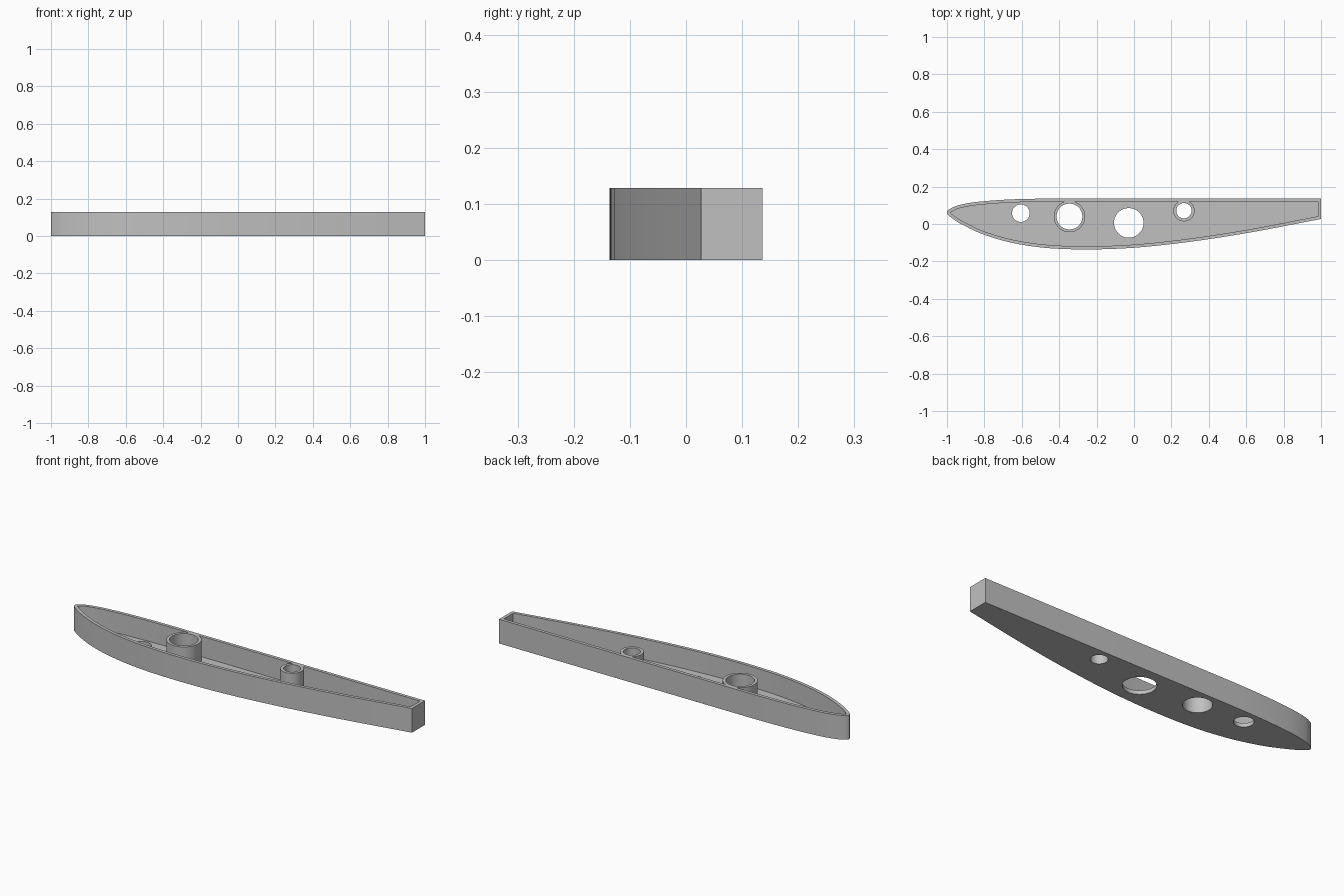
import bpy, bmesh, math
from mathutils import Vector
from mathutils.geometry import interpolate_bezier, intersect_point_line

if "Cube" in bpy.data.objects:
    bpy.data.objects.remove(bpy.data.objects["Cube"])

HEIGHT, FLOOR, WALL = 0.128, 0.02, 0.017

# x, y, hole radius, outer radius
BOSSES = [(0.267, 0.071, 0.041, 0.057), (-0.345, 0.04, 0.069, 0.084)]
# x, y, hole radius
OPENINGS = [(-0.605, 0.058, 0.047), (-0.028, 0.006, 0.079)]

grey = bpy.data.materials.new("light_grey")
grey.diffuse_color = (0.53, 0.53, 0.53, 1)
grey.use_nodes = True
grey.node_tree.nodes["Principled BSDF"].inputs["Base Color"].default_value = grey.diffuse_color


def smooth_path(pts, steps=5):
    """Rounded curve through the points."""
    pts = [Vector((x, y, 0)) for x, y in pts]
    ext = [pts[0] * 2 - pts[1]] + pts + [pts[-1] * 2 - pts[-2]]
    out = []
    for a, b, c, d in zip(ext, ext[1:], ext[2:], ext[3:]):
        k = (c - b).length / 3
        t0 = (b - a).normalized() + (c - b).normalized()
        t1 = (c - b).normalized() + (d - c).normalized()
        out += interpolate_bezier(b, b + t0.normalized() * k,
                                  c - t1.normalized() * k, c, steps + 1)[:-1]
    return [p.to_2d() for p in out] + [pts[-1].to_2d()]


def edge_distance(p, loop):
    best = 9.0
    for i, b in enumerate(loop):
        a = loop[i - 1]
        q, t = intersect_point_line(p, a, b)
        best = min(best, (p - a.lerp(b, min(max(t, 0), 1))).length)
    return best


def inset(loop, dist):
    """Mitred inward offset of a counter-clockwise outline, without folds."""
    out = []
    for i, p in enumerate(loop):
        d0 = (p - loop[i - 1]).normalized()
        d1 = (loop[(i + 1) % len(loop)] - p).normalized()
        n0, n1 = Vector((-d0.y, d0.x)), Vector((-d1.y, d1.x))
        q = p + (n0 + n1) * dist / (1 + n0.dot(n1))
        if edge_distance(q, loop) > dist * 0.99:
            out.append(q)
    return out


def arc(x, y, r, start, end, n):
    angles = [start + (end - start) * i / n for i in range(n + 1)]
    return [Vector((x + r * math.cos(a), y + r * math.sin(a))) for a in angles]


def circle(x, y, r):
    return arc(x, y, r, 0, math.tau, 64)[:-1]


def wall(bm, loop, z0, z1):
    """Vertical band of quads along a closed loop."""
    lo = [bm.verts.new((p.x, p.y, z0)) for p in loop]
    hi = [bm.verts.new((p.x, p.y, z1)) for p in loop]
    for i in range(len(loop)):
        bm.faces.new((lo[i - 1], lo[i], hi[i], hi[i - 1]))


def plate(bm, loops, z):
    """Flat face bounded by the first loop, with the others as holes."""
    edges = []
    for loop in loops:
        vs = [bm.verts.new((p.x, p.y, z)) for p in loop]
        edges += [bm.edges.new((vs[i - 1], vs[i])) for i in range(len(vs))]
    bmesh.ops.triangle_fill(bm, use_beauty=True, edges=edges, normal=(0, 0, 1))


# Outline: straight back edge, rounded nose, bellied front edge, blunt end
curve = smooth_path([(-0.45, 0.136), (-0.62, 0.133), (-0.8, 0.122), (-0.9, 0.109),
                     (-0.97, 0.088), (-1.0, 0.062), (-0.975, 0.033), (-0.9, -0.013),
                     (-0.8, -0.058), (-0.65, -0.101), (-0.48, -0.127), (-0.26, -0.136),
                     (0, -0.127), (0.3, -0.095), (0.6, -0.049), (1.0, 0.027)])
outline = curve + [Vector((1.0, 0.136))]

# Cavity outline, with its straight back side running around each boss
cavity = inset(outline, WALL)
back = 0.136 - WALL
for x, y, hole, outer in BOSSES:
    a = math.asin((back - y) / outer)
    cavity += arc(x, y, outer, a, -math.pi - a, 56)

boss_holes = [circle(x, y, hole) for x, y, hole, outer in BOSSES]
openings = [circle(*o) for o in OPENINGS]

# Tray body: outer and inner walls, rim, floor, underside and hole linings
bm = bmesh.new()
wall(bm, outline, 0, HEIGHT)
wall(bm, cavity, FLOOR, HEIGHT)
for loop in boss_holes:
    wall(bm, loop, 0, HEIGHT)
for loop in openings:
    wall(bm, loop, 0, FLOOR)
plate(bm, [outline, cavity] + boss_holes, HEIGHT)
plate(bm, [cavity] + openings, FLOOR)
plate(bm, [outline] + boss_holes + openings, 0)
bmesh.ops.remove_doubles(bm, verts=bm.verts, dist=0.00002)
bmesh.ops.recalc_face_normals(bm, faces=bm.faces)

mesh = bpy.data.meshes.new("tray_body")
bm.to_mesh(mesh)
bm.free()
mesh.materials.append(grey)
tray = bpy.data.objects.new("tray_body", mesh)
bpy.context.collection.objects.link(tray)

tray.select_set(True)
bpy.context.view_layer.objects.active = tray
bpy.ops.object.shade_smooth_by_angle(angle=0.5)
